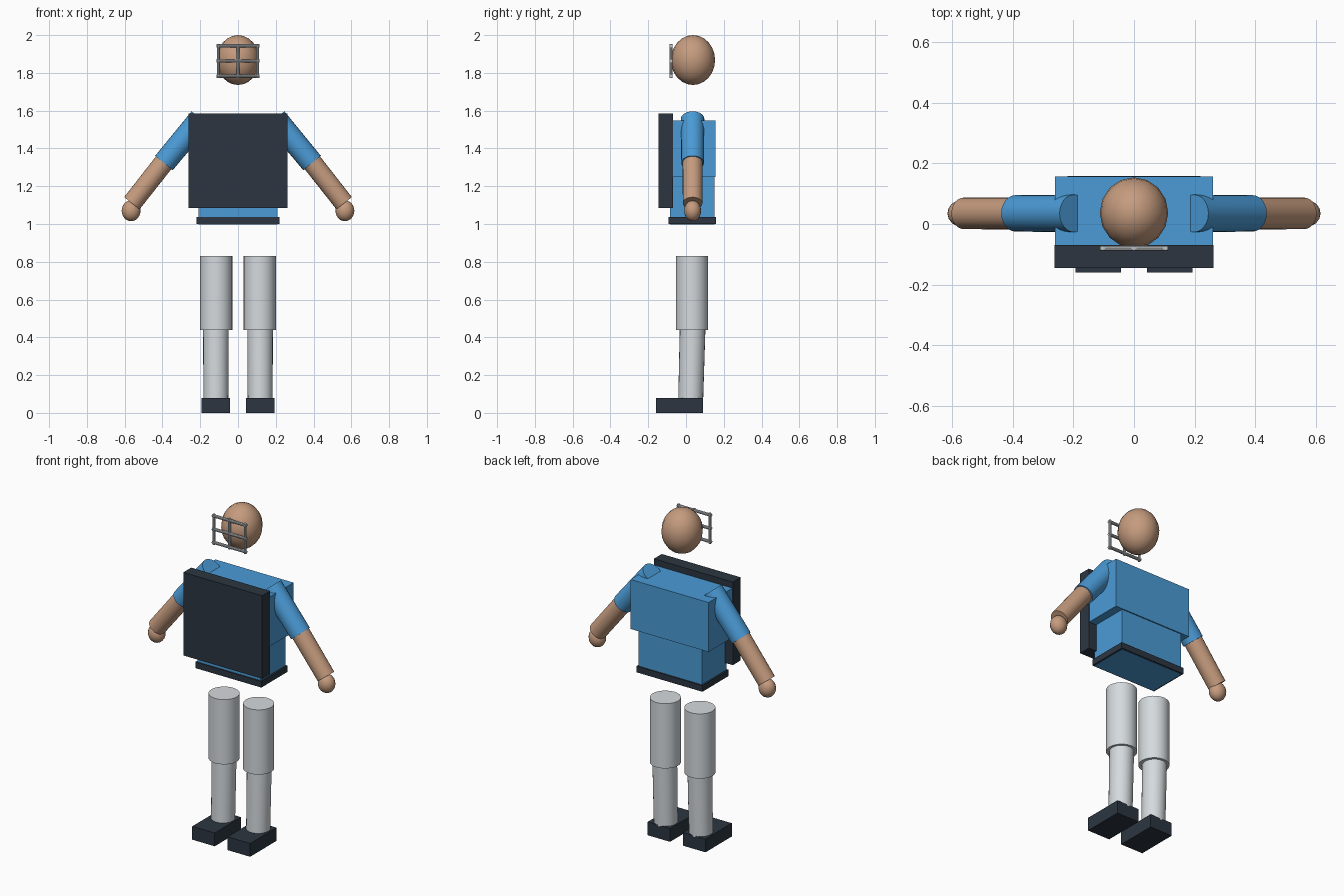
import bpy
from mathutils import Vector

if "Cube" in bpy.data.objects:
    bpy.data.objects.remove(bpy.data.objects["Cube"])

CY = 0.035  # depth of the body's centre line


def material(name, rgb):
    m = bpy.data.materials.new(name)
    m.diffuse_color = (*rgb, 1.0)
    m.use_nodes = True
    m.node_tree.nodes["Principled BSDF"].inputs["Base Color"].default_value = m.diffuse_color
    return m


BLUE = material("shirt blue", (0.07, 0.33, 0.68))
NAVY = material("dark navy", (0.025, 0.036, 0.052))
SKIN = material("skin tan", (0.56, 0.33, 0.21))
PALE = material("pale grey", (0.66, 0.70, 0.73))
STEEL = material("steel grey", (0.53, 0.55, 0.57))


def finish(name, mat, smooth=False):
    ob = bpy.context.object
    ob.name = name
    ob.data.materials.append(mat)
    if smooth:
        bpy.ops.object.shade_smooth_by_angle()
    return ob


def box(name, mat, lo, hi):
    lo, hi = Vector(lo), Vector(hi)
    bpy.ops.mesh.primitive_cube_add(size=1, location=(lo + hi) / 2)
    bpy.context.object.scale = hi - lo
    bpy.ops.object.transform_apply(location=False, rotation=False, scale=True)
    return finish(name, mat)


def rod(name, mat, a, b, r1, r2, sides=24):
    a, b = Vector(a), Vector(b)
    d = b - a
    bpy.ops.mesh.primitive_cone_add(
        vertices=sides, radius1=r1, radius2=r2, depth=d.length,
        location=(a + b) / 2, rotation=d.to_track_quat('Z', 'Y').to_euler())
    return finish(name, mat, True)


def ball(name, mat, centre, radii, segments=16, rings=12):
    bpy.ops.mesh.primitive_uv_sphere_add(
        segments=segments, ring_count=rings, radius=1, location=centre)
    bpy.context.object.scale = radii
    bpy.ops.object.transform_apply(location=False, rotation=False, scale=True)
    ob = finish(name, mat)
    bpy.ops.object.shade_smooth()
    return ob


# Head and the face cage in front of it
ball("head", SKIN, (0, 0.037, 1.868), (0.113, 0.117, 0.132))
for i in (-1, 0, 1):
    z = 1.863 + 0.08 * i
    rod("cage_crossbar", STEEL, (-0.113, -0.08, z), (0.113, -0.08, z), 0.009, 0.009, 10)
    x = 0.104 * i
    rod("cage_upright", STEEL, (x, -0.08, 1.772), (x, -0.08, 1.954), 0.008, 0.008, 10)

# Torso, belt and chest protector
box("chest", BLUE, (-0.26, -0.075, 1.25), (0.26, 0.157, 1.548))
box("waist", BLUE, (-0.21, -0.085, 0.998), (0.21, 0.15, 1.25))
box("belt", NAVY, (-0.22, -0.092, 1.0), (0.22, 0.158, 1.037))
box("chest_protector", NAVY, (-0.263, -0.145, 1.085), (0.263, -0.07, 1.585))

# Arms and legs, one set per side
for side, s in (("left", 1), ("right", -1)):
    rod(side + "_sleeve", BLUE, (s * 0.198, CY, 1.557), (s * 0.392, CY, 1.323), 0.062, 0.06)
    rod(side + "_forearm", SKIN, (s * 0.385, CY, 1.335), (s * 0.562, CY, 1.11), 0.053, 0.052)
    ball(side + "_hand", SKIN, (s * 0.566, CY, 1.07), (0.05, 0.045, 0.055))

    rod(side + "_thigh", PALE, (s * 0.115, 0.032, 0.44), (s * 0.115, 0.032, 0.83), 0.085, 0.085)
    rod(side + "_shin", PALE, (s * 0.117, 0.025, 0.075), (s * 0.117, 0.035, 0.45), 0.066, 0.068)
    box(side + "_shoe", NAVY, (s * 0.118 - 0.075, -0.16, 0), (s * 0.118 + 0.075, 0.09, 0.08))
